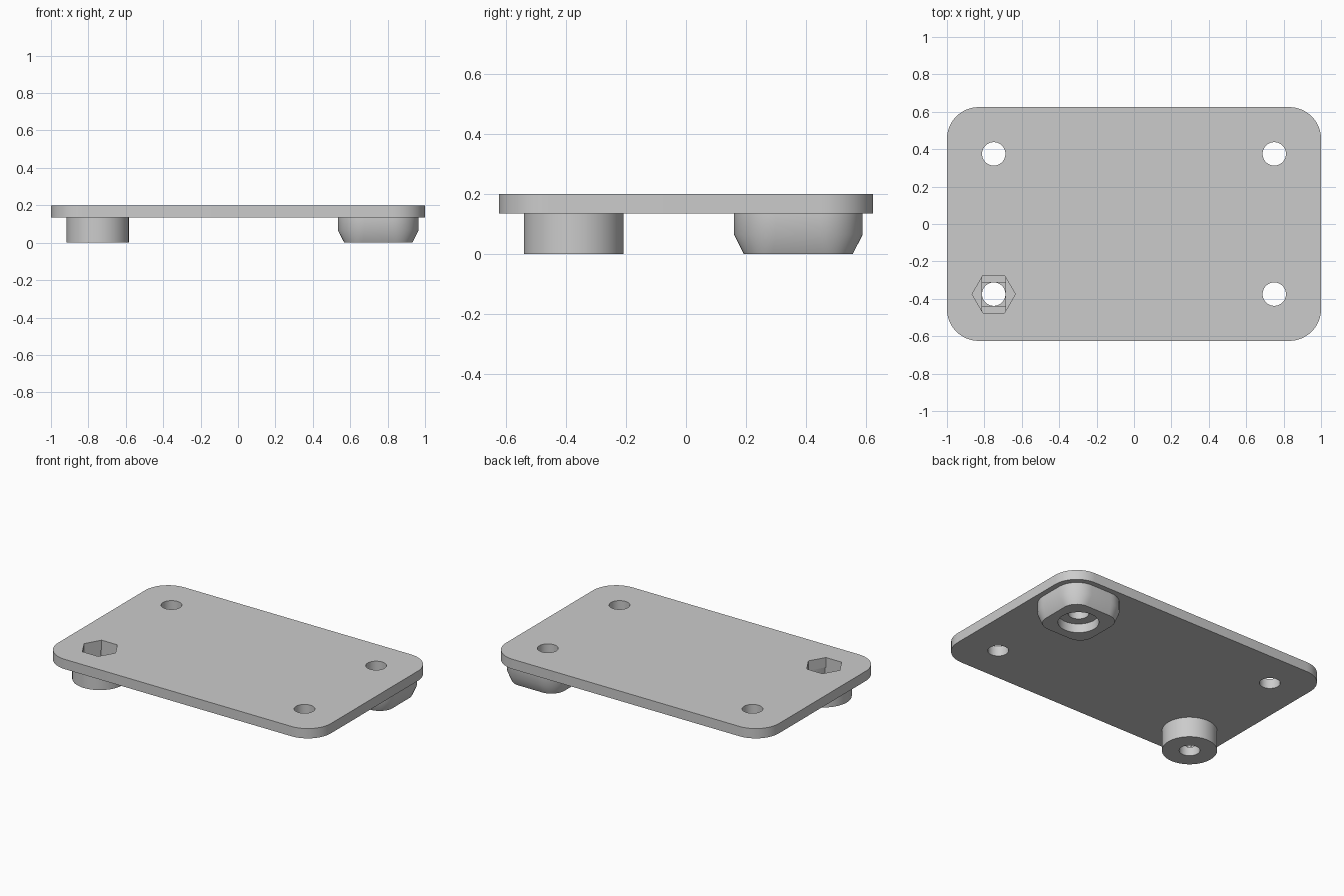
import bpy, bmesh
from math import cos, sin, pi, radians

if "Cube" in bpy.data.objects:
    bpy.data.objects.remove(bpy.data.objects["Cube"])

HX, HY = 0.75, 0.375          # screw hole positions
TOP, UNDER = 0.2, 0.135       # plate faces
HOLE_R = 0.0625

grey = bpy.data.materials.new("light grey")
grey.use_nodes = True
grey.diffuse_color = (0.6, 0.6, 0.6, 1)
grey.node_tree.nodes["Principled BSDF"].inputs["Base Color"].default_value = (0.6, 0.6, 0.6, 1)


def rounded(hx, hy, r, n=12):
    """Outline of a rounded rectangle."""
    pts = []
    for q, (sx, sy) in enumerate([(1, 1), (-1, 1), (-1, -1), (1, -1)]):
        for i in range(n + 1):
            a = (q + i / n) * pi / 2
            pts.append((sx * (hx - r) + r * cos(a), sy * (hy - r) + r * sin(a)))
    return pts


def polygon(r, n=48):
    return [(r * cos(2 * pi * i / n), r * sin(2 * pi * i / n)) for i in range(n)]


def box(hx, hy):
    return [(hx, hy), (-hx, hy), (-hx, -hy), (hx, -hy)]


def loft(name, layers, x=0, y=0):
    """Closed solid through outlines stacked from bottom to top."""
    bm = bmesh.new()
    rings = [[bm.verts.new((x + px, y + py, z)) for px, py in pts] for z, pts in layers]
    bm.faces.new(rings[0][::-1])
    bm.faces.new(rings[-1])
    for lo, hi in zip(rings, rings[1:]):
        for i in range(len(lo)):
            j = (i + 1) % len(lo)
            bm.faces.new((lo[i], lo[j], hi[j], hi[i]))
    mesh = bpy.data.meshes.new(name)
    bm.to_mesh(mesh)
    bm.free()
    mesh.materials.append(grey)
    ob = bpy.data.objects.new(name, mesh)
    bpy.context.collection.objects.link(ob)
    return ob


def cut(ob, outline, x, y, z0, z1):
    cutter = loft("cutter", [(z0, outline), (z1, outline)], x, y)
    cutter.hide_render = True
    mod = ob.modifiers.new("cut", "BOOLEAN")
    mod.operation = "DIFFERENCE"
    mod.solver = "EXACT"
    mod.object = cutter
    bpy.context.view_layer.objects.active = ob
    bpy.ops.object.modifier_apply(modifier=mod.name)
    bpy.data.objects.remove(cutter)


# Main parts
outline = rounded(1, 0.625, 0.17)
plate = loft("plate", [(UNDER, outline), (TOP, outline)])

boss = loft("round_boss", [(0, polygon(0.166, 64)), (UNDER, polygon(0.166, 64))], -HX, -HY)

wide = rounded(0.215, 0.215, 0.14)
foot = loft("chamfered_foot",
            [(0, rounded(0.182, 0.182, 0.095)), (0.065, wide), (UNDER, wide)], HX, HY)

# Screw holes
for sx in (-1, 1):
    for sy in (-1, 1):
        cut(plate, polygon(HOLE_R), sx * HX, sy * HY, -0.1, 0.3)
cut(boss, polygon(HOLE_R), -HX, -HY, -0.1, 0.3)
cut(foot, polygon(HOLE_R), HX, HY, -0.1, 0.3)

# Stepped hexagonal nut pocket
hexagon = polygon(0.1155, 6)
cut(boss, box(0.0625, 0.0625), -HX, -HY, 0.06, 0.3)
cut(boss, box(0.0625, 0.1), -HX, -HY, 0.07, 0.3)
cut(boss, hexagon, -HX, -HY, 0.08, 0.3)
cut(plate, hexagon, -HX, -HY, 0.08, 0.3)

# Round screw-head recess under the foot
cut(foot, polygon(0.123), HX, HY, -0.1, 0.06)

# Smooth curved walls, sharp rims
for ob in (plate, boss, foot):
    bpy.ops.object.select_all(action="DESELECT")
    ob.select_set(True)
    bpy.context.view_layer.objects.active = ob
    bpy.ops.object.shade_smooth_by_angle(angle=radians(30))
